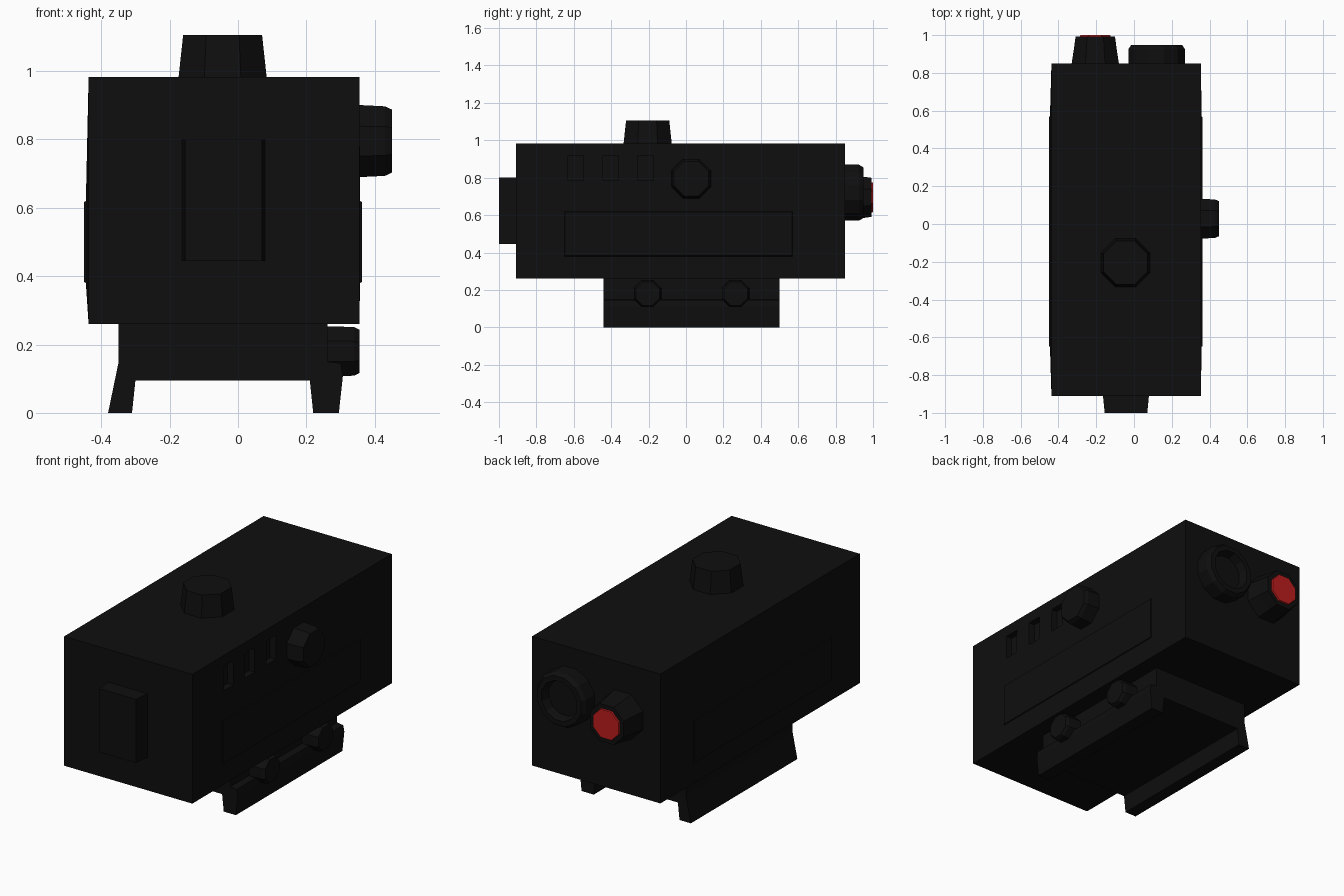
import bpy, bmesh, math
from mathutils import Vector, Matrix

if "Cube" in bpy.data.objects:
    bpy.data.objects.remove(bpy.data.objects["Cube"], do_unlink=True)


def material(name, rgb):
    m = bpy.data.materials.new(name)
    m.use_nodes = True
    m.diffuse_color = (*rgb, 1)
    m.node_tree.nodes["Principled BSDF"].inputs["Base Color"].default_value = (*rgb, 1)
    return m


black = material("matte black", (0.0045, 0.0045, 0.0045))
red = material("red lens glass", (0.5, 0.012, 0.012))


def finish(name, bm, mat=black):
    bmesh.ops.recalc_face_normals(bm, faces=bm.faces)
    mesh = bpy.data.meshes.new(name)
    bm.to_mesh(mesh)
    bm.free()
    mesh.materials.append(mat)
    obj = bpy.data.objects.new(name, mesh)
    bpy.context.collection.objects.link(obj)
    return obj


def box_mesh(lo, hi):
    lo, hi = Vector(lo), Vector(hi)
    bm = bmesh.new()
    bmesh.ops.create_cube(bm, size=1, matrix=Matrix.Translation((lo + hi) / 2)
                          @ Matrix.Diagonal((*(hi - lo), 1)))
    return bm


def lathe(name, axis, centre, profile, sides=8, mat=black):
    """Turned part: profile is (distance along axis, radius) pairs."""
    bm = bmesh.new()
    turn = Vector((0, 0, 1)).rotation_difference(Vector(axis)).to_matrix()
    rings = []
    for dist, radius in profile:
        ring = []
        for i in range(sides):
            a = 2 * math.pi * (i + 0.5) / sides
            p = Vector((radius * math.cos(a), radius * math.sin(a), dist))
            ring.append(bm.verts.new(turn @ p + Vector(centre)))
        rings.append(ring)
    for a, b in zip(rings, rings[1:]):
        for i in range(sides):
            j = (i + 1) % sides
            bm.faces.new((a[i], a[j], b[j], b[i]))
    bm.faces.new(rings[0])
    bm.faces.new(rings[-1])
    return finish(name, bm, mat)


def extrude_y(name, outline, y0, y1):
    bm = bmesh.new()
    face = bm.faces.new([bm.verts.new((x, y0, z)) for x, z in outline])
    out = bmesh.ops.extrude_face_region(bm, geom=[face])
    for v in out["geom"]:
        if isinstance(v, bmesh.types.BMVert):
            v.co.y = y1
    return finish(name, bm)


# Housing with a shallow raised panel swelling out of each side
bm = box_mesh((-0.437, -0.91, 0.26), (0.355, 0.85, 0.982))
bm.faces.ensure_lookup_table()
sides = [f for f in bm.faces if abs(f.normal.x) > 0.9]
for f in sides:
    swell = -0.445 if f.normal.x < 0 else 0.357
    step = -0.45 if f.normal.x < 0 else 0.362
    middle = f.calc_center_median()
    bmesh.ops.inset_individual(bm, faces=[f], thickness=0.1)
    for v in f.verts:
        v.co = (swell, 0.57 if v.co.y > middle.y else -0.65,
                0.62 if v.co.z > middle.z else 0.38)
    bmesh.ops.inset_individual(bm, faces=[f], thickness=0.004)
    for v in f.verts:
        v.co.x = step
housing = finish("housing", bm)

# Three recessed slots cut into the left side
for i in range(3):
    y = -0.59 + i * 0.187
    cutter = finish("slot_cutter_%d" % (i + 1),
                    box_mesh((0.32, y - 0.042, 0.785), (0.42, y + 0.042, 0.92)))
    cutter.hide_render = True
    cutter.hide_viewport = True
    cutter.display_type = 'WIRE'
    cut = housing.modifiers.new("slot", 'BOOLEAN')
    cut.object = cutter
    cut.operation = 'DIFFERENCE'
    cut.solver = 'EXACT'

# Front plate, slightly tapered
bm = box_mesh((-0.165, -1.0, 0.445), (0.08, -0.9, 0.8))
for v in bm.verts:
    if v.co.y < -0.95:
        v.co.x = -0.043 + (v.co.x + 0.043) * 0.92
finish("front_plate", bm)

# Adjustment knobs
lathe("top_knob", (0, 0, 1), (-0.045, -0.205, 0), [(0.96, 0.142), (1.105, 0.125)])
lathe("side_knob", (1, 0, 0), (0, 0.028, 0.795), [(0.34, 0.115), (0.43, 0.11), (0.45, 0.1)])

# Rear eyepieces: a recessed dish and a tapered tube with a red lens
lathe("dish_eyepiece", (0, 1, 0), (0.12, 0, 0.72),
      [(0.84, 0.155), (0.925, 0.155), (0.948, 0.14), (0.948, 0.112), (0.9, 0.1)], 12)
lathe("lens_tube", (0, 1, 0), (-0.205, 0, 0.695),
      [(0.84, 0.137), (0.93, 0.122), (0.992, 0.113), (0.992, 0.088)])
lathe("red_lens", (0, 1, 0), (-0.205, 0, 0.695), [(0.991, 0.088), (1.0, 0.085)], mat=red)

# Mount with two splayed rail jaws
extrude_y("rail_mount",
          [(-0.35, 0.27), (-0.35, 0.145), (-0.38, 0), (-0.31, 0), (-0.3, 0.095),
           (0.21, 0.095), (0.22, 0), (0.295, 0), (0.307, 0.11), (0.3, 0.145),
           (0.262, 0.15), (0.262, 0.27)], -0.44, 0.5)

# Clamp screws
for n, y in (("front", -0.205), ("rear", 0.265)):
    lathe(n + "_clamp_screw", (1, 0, 0), (0, y, 0.18),
          [(0.24, 0.08), (0.34, 0.077), (0.356, 0.068)])
